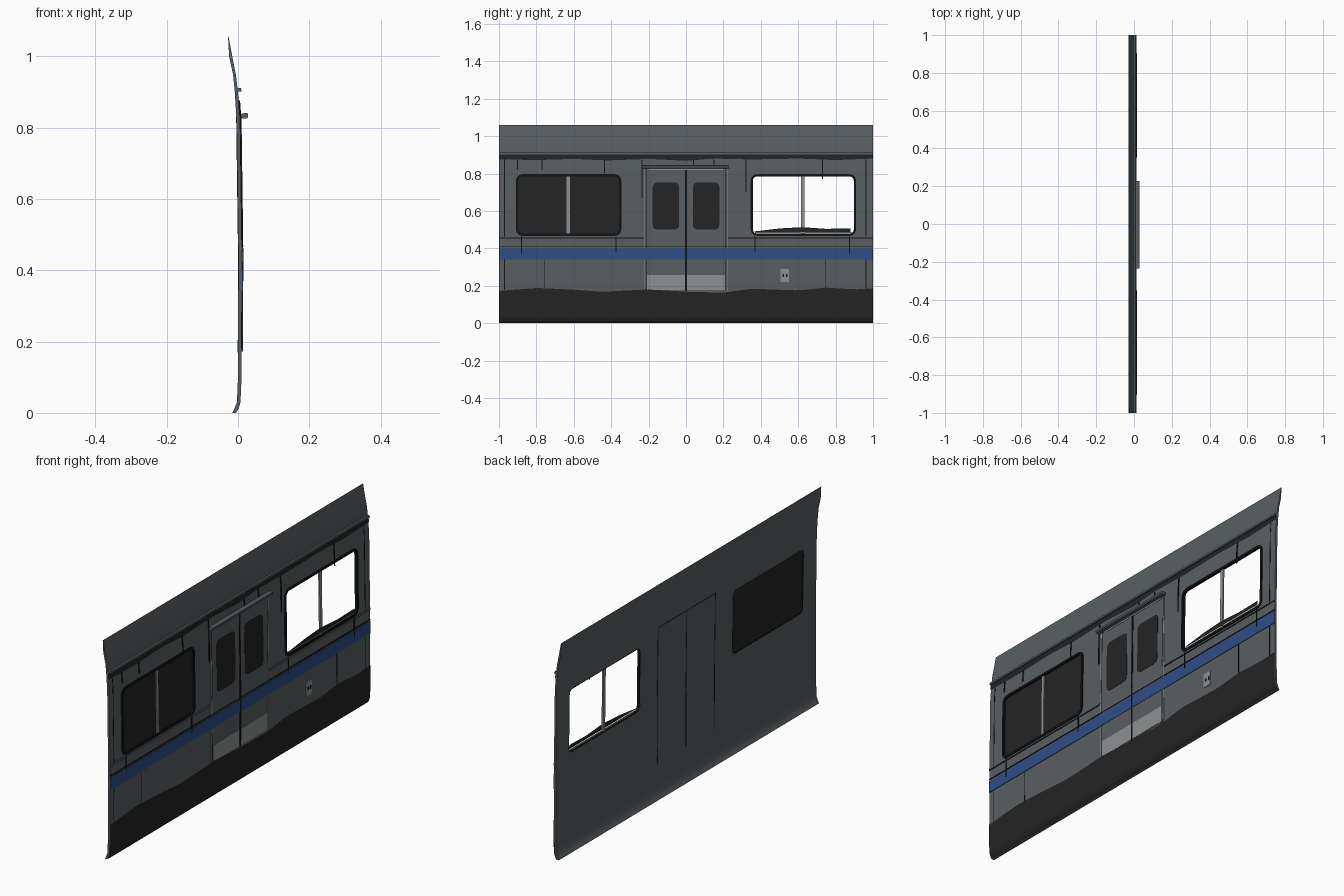
import bpy, bmesh, math

if "Cube" in bpy.data.objects:
    bpy.data.objects.remove(bpy.data.objects["Cube"])

# Wall cross-section: (z, outer x, inner x)
PROFILE = [(0, -.006, -.016), (.012, .002, -.010), (.03, .007, -.003), (.1, .010, .000),
           (.45, .011, .001), (.82, .006, -.004), (.90, .000, -.009), (.95, -.006, -.014),
           (1.0, -.016, -.025), (1.058, -.027, -.028)]


def material(name, rgb):
    m = bpy.data.materials.new(name)
    m.diffuse_color = (*rgb, 1)
    m.use_nodes = True
    m.node_tree.nodes["Principled BSDF"].inputs["Base Color"].default_value = m.diffuse_color
    return m


GREY = material("body_grey", (.100, .113, .121))
BLUE = material("stripe_blue", (.028, .075, .235))
SOOT = material("soot", (.0175, .0175, .0175))
BLACK = material("rubber_black", (.005, .006, .007))
LIGHT = material("light_metal", (.27, .285, .285))


def interp(table, t, k=1):
    for a, b in zip(table, table[1:]):
        if t <= b[0]:
            return a[k] + (b[k] - a[k]) * (t - a[0]) / (b[0] - a[0])
    return table[-1][k]


def outer(z):
    return interp(PROFILE, z)


def inner(z):
    return interp(PROFILE, z, 2)


def finish(name, bm, mat):
    bmesh.ops.recalc_face_normals(bm, faces=bm.faces)
    me = bpy.data.meshes.new(name)
    bm.to_mesh(me)
    bm.free()
    ob = bpy.data.objects.new(name, me)
    bpy.context.collection.objects.link(ob)
    me.materials.append(mat)
    return ob


def sweep(name, section, y0, y1, mat):
    """Closed (x, z) section carried along y."""
    bm = bmesh.new()
    a = [bm.verts.new((x, y0, z)) for x, z in section]
    b = [bm.verts.new((x, y1, z)) for x, z in section]
    n = len(section)
    for i in range(n):
        j = (i + 1) % n
        bm.faces.new((a[i], a[j], b[j], b[i]))
    bm.faces.new(a)
    bm.faces.new(b)
    return finish(name, bm, mat)


def block(name, y0, y1, z0, z1, d0, d1, mat, side=outer):
    """Bar that follows the wall between two offsets from its surface."""
    zs = [z0] + [p[0] for p in PROFILE if z0 < p[0] < z1] + [z1]
    section = [(side(z) + d1, z) for z in zs] + [(side(z) + d0, z) for z in reversed(zs)]
    return sweep(name, section, y0, y1, mat)


def rounded(y0, y1, z0, z1, r, n=5):
    pts = []
    for q, (cy, cz) in enumerate([(y1 - r, z1 - r), (y0 + r, z1 - r), (y0 + r, z0 + r), (y1 - r, z0 + r)]):
        for i in range(n + 1):
            a = math.pi / 2 * (q + i / n)
            pts.append((cy + r * math.cos(a), cz + r * math.sin(a)))
    return pts


def slab(name, pts, d0, d1, mat):
    """Solid outline plate laid on the wall."""
    bm = bmesh.new()
    a, b = ([bm.verts.new((outer(z) + d, y, z)) for y, z in pts] for d in (d0, d1))
    n = len(pts)
    for i in range(n):
        j = (i + 1) % n
        bm.faces.new((a[i], a[j], b[j], b[i]))
    bm.faces.new(a)
    bm.faces.new(b)
    return finish(name, bm, mat)


def ring(name, out_pts, in_pts, d0, d1, mat):
    """Window frame between two outlines."""
    bm = bmesh.new()
    loops = [[bm.verts.new((outer(z) + d, y, z)) for y, z in pts]
             for pts, d in ((out_pts, d0), (out_pts, d1), (in_pts, d1), (in_pts, d0))]
    n = len(out_pts)
    for k in range(4):
        p, q = loops[k], loops[(k + 1) % 4]
        for i in range(n):
            j = (i + 1) % n
            bm.faces.new((p[i], p[j], q[j], q[i]))
    return finish(name, bm, mat)


def grime(name, lower, upper, breaks, d):
    """Wavy soot sheet between two (y, z) edge lines."""
    bm = bmesh.new()
    y0, y1, n = lower[0][0], lower[-1][0], 48
    cols = []
    for i in range(n + 1):
        y = y0 + (y1 - y0) * i / n
        zs = [interp(lower, y)] + breaks + [interp(upper, y)]
        cols.append([bm.verts.new((outer(z) + d, y, z)) for z in zs])
    for p, q in zip(cols, cols[1:]):
        for i in range(len(p) - 1):
            bm.faces.new((p[i], q[i], q[i + 1], p[i + 1]))
    return finish(name, bm, SOOT)


# Wall shell with two window openings
wall = sweep("wall", [(p[1], p[0]) for p in PROFILE] + [(p[2], p[0]) for p in reversed(PROFILE)], -1, 1, GREY)
WINDOWS = {"left": (-.905, -.35), "right": (.35, .905)}
for side, (y0, y1) in WINDOWS.items():
    cutter = slab(side + "_window_cutter", rounded(y0 + .004, y1 - .004, .475, .788, .026), -.1, .1, GREY)
    cutter.hide_render = True
    cutter.hide_viewport = True
    mod = wall.modifiers.new("opening", "BOOLEAN")
    mod.operation = "DIFFERENCE"
    mod.solver = "EXACT"
    mod.object = cutter
bpy.context.view_layer.objects.active = wall
wall.select_set(True)
for mod in list(wall.modifiers):
    bpy.ops.object.modifier_apply(modifier=mod.name)
bpy.ops.object.shade_smooth_by_angle(angle=math.radians(30))
for ob in [o for o in bpy.data.objects if o.name.endswith("cutter")]:
    bpy.data.objects.remove(ob)

# Window frames, centre bars and the left pane
for side, (y0, y1) in WINDOWS.items():
    ring(side + "_window_frame", rounded(y0 - .004, y1 + .004, .467, .796, .034),
         rounded(y0 + .008, y1 - .008, .479, .784, .022), -.009, .004, BLACK)
    mid = (y0 + y1) / 2 - .003
    block(side + "_window_bar", mid - .009, mid + .009, .479, .784, -.006, .001, LIGHT)
slab("left_window_glass", rounded(-.9, -.355, .476, .787, .025), -.007, -.004, SOOT)
block("right_window_sill", .37, .885, .481, .486, -.006, 0, LIGHT)

# Blue stripe, mouldings and gutter
block("blue_stripe", -1, 1, .34, .40, -.001, .003, BLUE)
block("gutter", -1, 1, .902, .912, -.002, .010, GREY)
for s in (-1, 1):
    y0, y1 = sorted((s * .225, s))
    block("waist_moulding", y0, y1, .457, .464, -.001, .003, GREY)
    block("waist_moulding_shadow", y0, y1, .453, .457, -.001, .001, BLACK)
block("stripe_edge_line", -1, 1, .406, .410, -.001, .003, BLACK)

# Sliding doors, mirrored about the centre
for s in (-1, 1):
    def span(a, b):
        return sorted((s * a, s * b))
    block("door_leaf", *span(.004, .212), .172, .82, -.001, .0015, GREY)
    block("door_jamb", *span(.216, .221), .172, .826, -.001, .002, LIGHT)
    block("door_jamb_gap", *span(.211, .2165), .172, .826, -.001, .001, BLACK)
    y0, y1 = span(.037, .178)
    slab("door_window", rounded(y0, y1, .50, .752, .025), 0, .003, SOOT)
    block("kick_plate", *span(.006, .209), .176, .257, 0, .003, LIGHT)
    block("inner_door_seam", *span(.218, .222), .17, .83, -.001, .001, SOOT, inner)
block("door_centre_gap", -.005, .005, .172, .82, -.001, .0035, BLACK)
block("inner_centre_seam", -.002, .002, .17, .83, -.001, .001, SOOT, inner)
block("inner_top_seam", -.22, .22, .828, .832, -.001, .001, SOOT, inner)
block("door_head", -.2, .2, .818, .828, -.001, .003, LIGHT)
sweep("door_canopy", [(.004, .826), (.024, .826), (.028, .83), (.028, .84), (.022, .842), (.004, .838)],
      -.235, .228, GREY)

# Soot along the skirt, under the gutter and on the open window sill
grime("skirt_soot", [(-1, 0), (1, 0)],
      [(-1, .172), (-.8, .188), (-.62, .18), (-.45, .168), (-.2, .18), (0, .168), (.2, .163), (.35, .184),
       (.6, .175), (.75, .19), (.9, .18), (1, .186)], [.012, .03, .1], .0036)
grime("gutter_soot", [(-1, .876), (-.8, .872), (-.6, .878), (-.42, .87), (-.2, .878), (0, .868), (.15, .88),
                      (.35, .875), (.6, .88), (.8, .872), (1, .88)], [(-1, .903), (1, .903)], [.9], .003)
grime("sill_soot", [(.365, .487), (.88, .487)],
      [(.365, .49), (.5, .506), (.62, .513), (.75, .504), (.88, .507)], [], .002)

# Drip streaks (y, bottom, top) and panel seams
for y, z0, z1 in [(-.9, .82, .876), (-.77, .82, .876), (-.435, .8, .876), (-.235, .67, .876),
                  (.04, .84, .876), (.15, .842, .876), (.32, .70, .876), (.73, .77, .876),
                  (-.88, .37, .462), (-.375, .38, .462), (.37, .38, .462), (.875, .37, .462)]:
    block("drip_streak", y - .0025, y + .0025, z0, z1, .001, .004, BLACK)
for y, z0, z1 in [(-.97, .464, .876), (-.97, .18, .34), (.962, .464, .876), (.962, .18, .34),
                  (-.755, .18, .34), (.745, .18, .34)]:
    block("panel_seam", y - .002, y + .002, z0, z1, -.001, .001, BLACK)

# Service hatch with two latches
block("service_hatch", .504, .55, .22, .29, -.001, .003, LIGHT)
for y in (.515, .535):
    block("hatch_latch", y, y + .009, .247, .263, .002, .004, BLACK)
